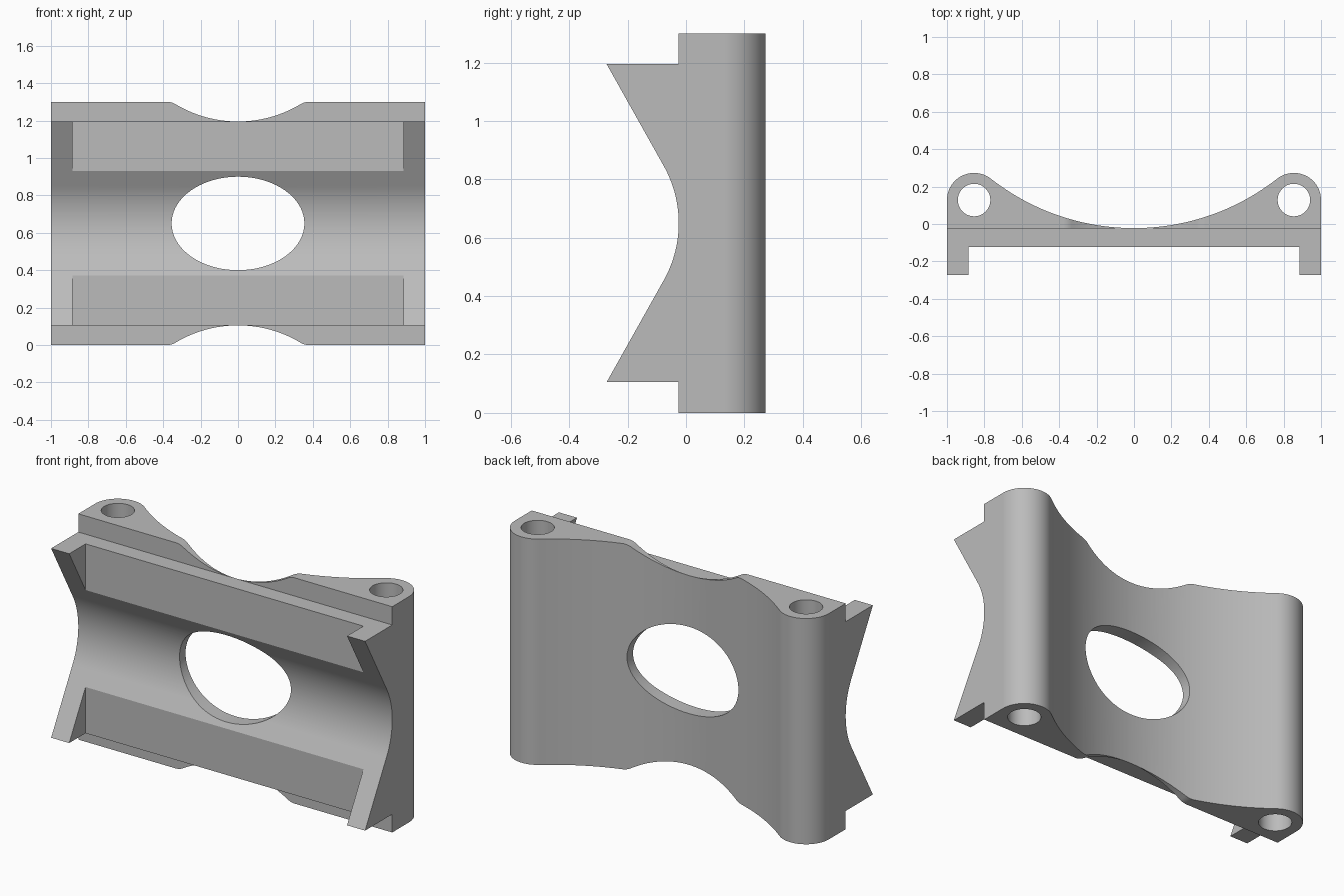
import bpy, bmesh
from math import sin, cos, pi, radians, atan2, hypot

if "Cube" in bpy.data.objects:
    bpy.data.objects.remove(bpy.data.objects["Cube"])

HEIGHT, MID = 1.3, 0.65
STEP_Y = -0.025                      # front of the tall back slab
SHELF = 1.195                        # top of the front rails


def arc(cx, cy, r, start, end, n):
    steps = [start + (end - start) * i / n for i in range(n + 1)]
    return [(cx + r * cos(a), cy + r * sin(a)) for a in steps]


def mirrored(points, axis, centre=0.0):
    """Append the reversed reflection, skipping points on the mirror line."""
    out = list(points)
    for p in reversed(points):
        if abs(p[axis] - centre) > 1e-5:
            q = list(p)
            q[axis] = 2 * centre - q[axis]
            out.append(tuple(q))
    return out


def prism(name, points, axis, low, high):
    """Extrude a 2D profile along x, y or z."""
    place = {"x": lambda p, d: (d, p[0], p[1]),
             "y": lambda p, d: (p[0], d, p[1]),
             "z": lambda p, d: (p[0], p[1], d)}[axis]
    bm = bmesh.new()
    a = [bm.verts.new(place(p, low)) for p in points]
    b = [bm.verts.new(place(p, high)) for p in points]
    bm.faces.new(a)
    bm.faces.new(b)
    for i in range(len(a)):
        j = (i + 1) % len(a)
        bm.faces.new((a[i], a[j], b[j], b[i]))
    bmesh.ops.recalc_face_normals(bm, faces=bm.faces)
    mesh = bpy.data.meshes.new(name)
    bm.to_mesh(mesh)
    bm.free()
    ob = bpy.data.objects.new(name, mesh)
    bpy.context.collection.objects.link(ob)
    return ob


def combine(target, tool, operation):
    mod = target.modifiers.new(operation, "BOOLEAN")
    mod.operation, mod.solver, mod.object = operation, "EXACT", tool
    bpy.context.view_layer.objects.active = target
    bpy.ops.object.modifier_apply(modifier=mod.name)
    bpy.data.objects.remove(tool)


# Plan profile: front legs, rounded lugs and the hollow back
lug_x, lug_y, lug_r = 0.855, 0.128, 0.145
hollow_r = 1.24
hollow_y = hollow_r - 0.022
tangent = atan2(hollow_y - lug_y, -lug_x)
plan = [(0, -0.123), (0.885, -0.123), (0.885, -0.272), (1, -0.272)]
plan += arc(lug_x, lug_y, lug_r, 0, tangent, 24)
plan += arc(0, hollow_y, hollow_r, tangent - pi, -pi / 2, 32)[1:]
body = prism("bracket_body", mirrored(plan, 0), "z", -0.1, HEIGHT + 0.1)

# Side profile: V-shaped front with a rounded bottom, and a step to the slab
saddle_r = 0.4
side = arc(STEP_Y - saddle_r, MID, saddle_r, 0, radians(30), 20)
side += [(-0.272, SHELF), (STEP_Y, SHELF), (STEP_Y, HEIGHT + 0.2), (0.4, HEIGHT + 0.2)]
combine(body, prism("side_shape", mirrored(side, 1, MID), "x", -1.2, 1.2), "INTERSECT")

# Front profile: shallow dip with eased shoulders in the top and bottom edges
dip_r, ease_r, ease_x = 0.65, 0.09, 0.38
ease_z = HEIGHT - ease_r
dip_z = ease_z + ((dip_r + ease_r) ** 2 - ease_x ** 2) ** 0.5
lean = atan2(ease_z - dip_z, ease_x)
front = arc(0, dip_z, dip_r, -pi / 2, lean, 24)
front += arc(ease_x, ease_z, ease_r, lean + pi, pi / 2, 8)[1:]
front += [(1.2, HEIGHT)]
front = mirrored(mirrored(front, 1, MID), 0)
combine(body, prism("front_shape", front, "y", -0.6, 0.6), "INTERSECT")

# Bolt holes through the lugs
for s in (-1, 1):
    ring = arc(s * lug_x, lug_y, 0.087, 0, 2 * pi, 48)[:-1]
    combine(body, prism("bolt_hole", ring, "z", -0.3, 1.6), "DIFFERENCE")

# Oval window through the middle
oval = [(0.355 * x, MID + 0.25 * z) for x, z in arc(0, 0, 1, 0, 2 * pi, 72)[:-1]]
combine(body, prism("oval_window", oval, "y", -0.6, 0.6), "DIFFERENCE")

# Colour and shading
grey = bpy.data.materials.new("plain grey")
grey.use_nodes = True
colour = (0.5, 0.5, 0.5, 1)
grey.diffuse_color = colour
grey.node_tree.nodes["Principled BSDF"].inputs["Base Color"].default_value = colour
body.data.materials.clear()
body.data.materials.append(grey)

bpy.ops.object.select_all(action="DESELECT")
body.select_set(True)
bpy.context.view_layer.objects.active = body
bpy.ops.object.shade_smooth_by_angle(angle=radians(20))
weighted = body.modifiers.new("even_normals", "WEIGHTED_NORMAL")
weighted.keep_sharp = True
